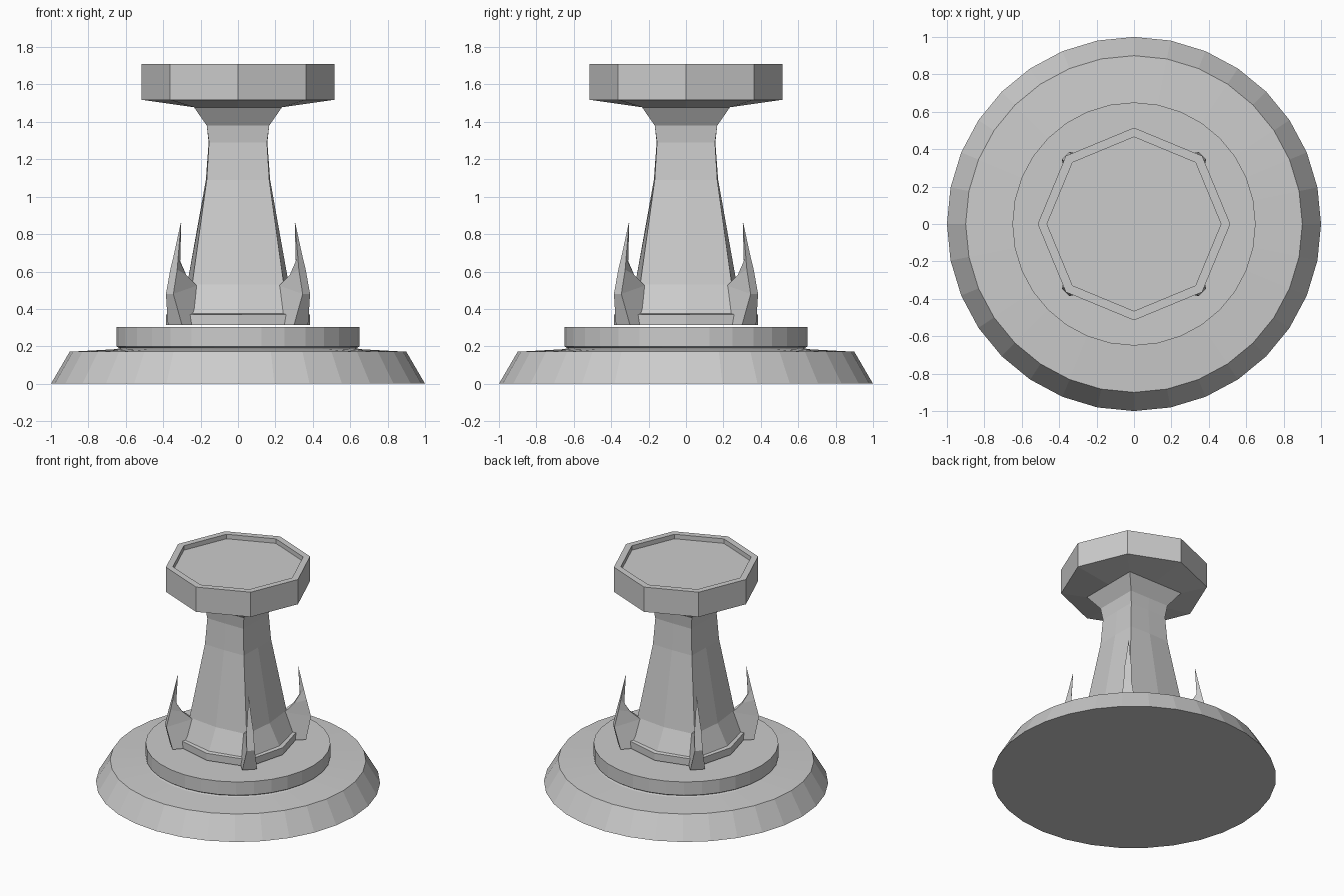
import bpy, bmesh
from math import cos, sin, pi, sqrt

if "Cube" in bpy.data.objects:
    bpy.data.objects.remove(bpy.data.objects["Cube"])


def loft(name, rings):
    """Skin a list of equal-length closed rings, capping both ends."""
    bm = bmesh.new()
    loops = [[bm.verts.new(p) for p in ring] for ring in rings]
    n = len(loops[0])
    for a, b in zip(loops, loops[1:]):
        for i in range(n):
            j = (i + 1) % n
            bm.faces.new((a[i], a[j], b[j], b[i]))
    bm.faces.new(loops[0][::-1])
    bm.faces.new(loops[-1])
    bmesh.ops.recalc_face_normals(bm, faces=bm.faces[:])
    mesh = bpy.data.meshes.new(name)
    bm.to_mesh(mesh)
    bm.free()
    obj = bpy.data.objects.new(name, mesh)
    bpy.context.collection.objects.link(obj)
    return obj


def round_ring(r, z, n=32):
    return [(r * cos(2 * pi * i / n), r * sin(2 * pi * i / n), z) for i in range(n)]


def eight_ring(r, c, z):
    """Eight points: r on the axes, (c, c) on the diagonals."""
    return [(r, 0, z), (c, c, z), (0, r, z), (-c, c, z),
            (-r, 0, z), (-c, -c, z), (0, -r, z), (c, -c, z)]


# Round stepped base
loft("base", [round_ring(r, z) for r, z in [
    (1.0, 0), (0.9, 0.171), (0.65, 0.185), (0.635, 0.19),
    (0.65, 0.2), (0.65, 0.303)]])

# Waisted column with foot slab and octagonal dished top
k = sqrt(0.5)
profile = [
    (0.385, 0.305, 0.315), (0.385, 0.305, 0.37), (0.355, 0.29, 0.375),
    (0.272, 0.245, 0.53), (0.172, 0.167, 1.09), (0.157, 0.155, 1.29),
    (0.167, 0.167, 1.38), (0.235, 0.235, 1.478),
    (0.515, 0.515 * k, 1.518), (0.515, 0.515 * k, 1.71),
    (0.465, 0.465 * k, 1.71), (0.465, 0.465 * k, 1.675)]
loft("column", [eight_ring(*p) for p in profile])

# Four corner claws: (outer d, outer half width, inner d, inner half width, outer z, inner z)
claw = [
    (0.477, 0.053, 0.36, 0.05, 0.315, 0.315),
    (0.517, 0.028, 0.33, 0.02, 0.48, 0.525),
    (0.486, 0.026, 0.40, 0.008, 0.61, 0.583),
    (0.470, 0.018, 0.442, 0.005, 0.68, 0.65),
    (0.432, 0.001, 0.430, 0.001, 0.86, 0.86)]
for i in range(4):
    ob = loft(f"claw_{i + 1}", [
        [(d0, -h0, z0), (d0, h0, z0), (d1, h1, z1), (d1, -h1, z1)]
        for d0, h0, d1, h1, z0, z1 in claw])
    ob.rotation_euler.z = pi / 4 + i * pi / 2
